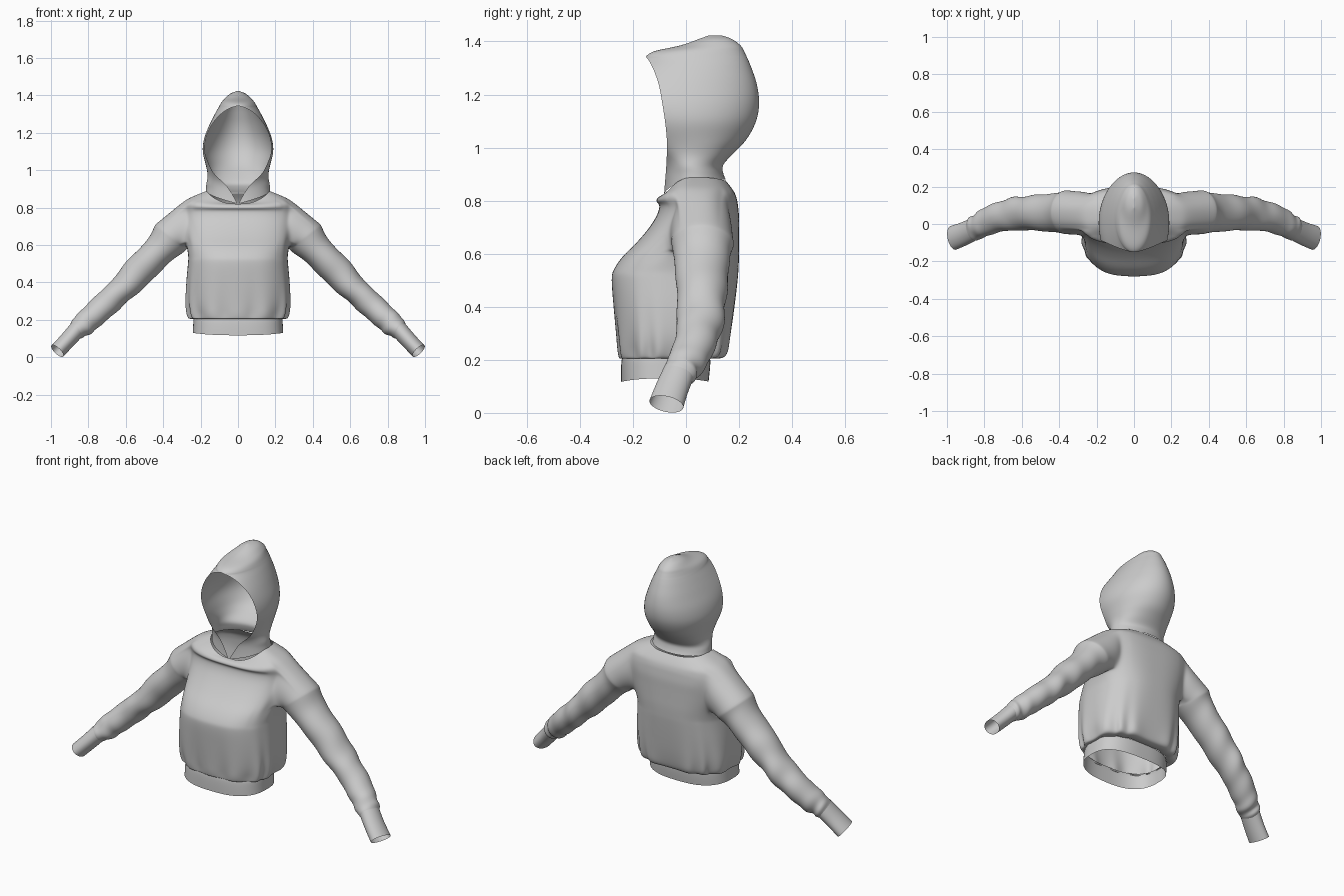
import bpy, bmesh
from math import sin, cos, pi, atan2, exp, asin
from mathutils import Vector

if "Cube" in bpy.data.objects:
    bpy.data.objects.remove(bpy.data.objects["Cube"])


def spline(keys, sub):
    """Catmull-Rom interpolation of a table of equal-length tuples."""
    out = []
    n = len(keys)
    for i in range(n - 1):
        p0, p1, p2, p3 = (keys[max(0, min(n - 1, i + k))] for k in (-1, 0, 1, 2))
        for j in range(sub):
            t = j / sub
            out.append(tuple(
                0.5 * (2 * b + (c - a) * t + (2 * a - 5 * b + 4 * c - d) * t * t
                       + (3 * b - a - 3 * c + d) * t ** 3)
                for a, b, c, d in zip(p0, p1, p2, p3)))
    out.append(tuple(keys[-1]))
    return out


def skin(bm, rows, skip=lambda r, c: False, closed=False):
    """Fill quads between rows of vertices."""
    for r in range(len(rows) - 1):
        n = len(rows[r])
        for c in range(n if closed else n - 1):
            if not skip(r, c):
                d = (c + 1) % n
                bm.faces.new((rows[r][c], rows[r][d], rows[r + 1][d], rows[r + 1][c]))


def finish(name, bm, subdiv=1):
    """Half mesh -> smooth mirrored object."""
    bmesh.ops.delete(bm, geom=[v for v in bm.verts if not v.link_faces], context='VERTS')
    bmesh.ops.recalc_face_normals(bm, faces=bm.faces)
    for f in bm.faces:
        f.smooth = True
    me = bpy.data.meshes.new(name)
    bm.to_mesh(me)
    bm.free()
    ob = bpy.data.objects.new(name, me)
    bpy.context.collection.objects.link(ob)
    ob.modifiers.new("mirror", 'MIRROR').merge_threshold = 0.0005
    if subdiv:
        ob.modifiers.new("smooth", 'SUBSURF').levels = subdiv
        ob.modifiers["smooth"].render_levels = subdiv
    return ob


NC = 48  # columns from front middle to back middle


def half_ring(w, yf, yb, zf, zs, zb, e=0.75, pleat=0.0):
    pts = []
    for c in range(NC + 1):
        th = pi * c / NC
        s, k = max(0.0, sin(th)), cos(th)
        f = 1 + pleat * sin(13 * th + 1.2 * sin(5 * th) + 1.5)
        x = w * s ** e * f if 0 < c < NC else 0.0
        y = (yf + yb) / 2 - (yb - yf) / 2 * (abs(k) ** e) * (1 if k > 0 else -1) * f
        z0 = zf if k > 0 else zb
        pts.append(Vector((x, y, z0 + (zs - z0) * s * s)))
    return pts


# Sleeve path: centre x, y, z, radius across, radius in depth
SLEEVE = [(0.36, 0.062, 0.64, 0.107, 0.118), (0.42, 0.06, 0.572, 0.086, 0.104),
          (0.52, 0.06, 0.47, 0.083, 0.097), (0.63, 0.054, 0.355, 0.072, 0.088),
          (0.72, 0.038, 0.272, 0.068, 0.08), (0.79, 0.01, 0.207, 0.066, 0.073),
          (0.84, -0.018, 0.162, 0.058, 0.066), (0.87, -0.034, 0.135, 0.046, 0.06)]
CUFF = [(0.863, -0.03, 0.145, 0.046, 0.061), (0.91, -0.053, 0.092, 0.044, 0.063),
        (0.966, -0.074, 0.033, 0.043, 0.066)]


def tube_points(stations, angles, fold=0.0):
    rings = []
    n = len(stations)
    for i, (x, y, z, rn, ry) in enumerate(stations):
        a, b = stations[max(0, i - 1)], stations[min(n - 1, i + 1)]
        t = (Vector(b[:3]) - Vector(a[:3])).normalized()
        n1 = Vector((0, 1, 0))
        n1 = (n1 - t * n1.dot(t)).normalized()
        n2 = n1.cross(t)
        n2 = n2 if n2.z > 0 else -n2
        s = i / (n - 1)
        env = exp(-((s - 0.4) / 0.16) ** 2) + 1.2 * exp(-((s - 0.85) / 0.14) ** 2) + 0.25
        ring = []
        for g in angles:
            f = 1 + fold * env * (sin(42 * s + 2.2 * sin(g + 0.7)) * (0.6 + 0.4 * cos(g - 2))
                                  + 0.5 * sin(25 * s - 2 * g))
            ring.append(Vector((x, y, z)) + n2 * (rn * f * cos(g)) + n1 * (ry * f * sin(g)))
        rings.append(ring)
    return rings


# Torso: half width, front y, back y, front z, side z, back z
level = lambda z, w, yf, yb: (w, yf, yb, z, z, z)
TORSO = [level(0.21, 0.236, -0.238, 0.09), level(0.205, 0.255, -0.246, 0.125),
         level(0.22, 0.268, -0.251, 0.155), level(0.29, 0.28, -0.26, 0.17),
         level(0.40, 0.277, -0.272, 0.184), level(0.50, 0.268, -0.28, 0.195),
         level(0.54, 0.266, -0.272, 0.198), level(0.59, 0.274, -0.238, 0.2),
         level(0.64, 0.282, -0.188, 0.2), level(0.69, 0.288, -0.145, 0.2),
         level(0.74, 0.295, -0.112, 0.2), level(0.78, 0.299, -0.1, 0.196),
         (0.297, -0.112, 0.192, 0.798, 0.81, 0.805), (0.288, -0.105, 0.184, 0.812, 0.838, 0.828),
         (0.235, -0.092, 0.17, 0.818, 0.862, 0.85), (0.17, -0.078, 0.15, 0.82, 0.888, 0.875)]
SUB = 3
bm = bmesh.new()
grid = []
for row in spline(TORSO, SUB):
    amp = 0.035 * exp(-abs(row[3] - 0.23) / 0.09)
    grid.append([bm.verts.new(p) for p in half_ring(*row, pleat=amp)])

# Armhole: leave out a block of faces and grow the sleeve from its rim
R0, R1, C0, C1 = 7 * SUB, 13 * SUB, 18, 34
skin(bm, grid, lambda r, c: R0 <= r < R1 and C0 <= c < C1)
rim = ([grid[R0][c] for c in range(C0, C1)] + [grid[r][C1] for r in range(R0, R1)]
       + [grid[R1][c] for c in range(C1, C0, -1)] + [grid[r][C0] for r in range(R1, R0, -1)])
angles = [atan2((v.co.y - 0.06) / 0.125, (v.co.z - 0.712) / 0.125) for v in rim]
for v, g in zip(rim, angles):
    v.co.y += 0.6 * (0.06 + 0.128 * sin(g) - v.co.y)
    v.co.z += 0.6 * (0.712 + 0.124 * cos(g) - v.co.z)
rings = tube_points(spline(SLEEVE, 7), angles, 0.045)
blend = [[v.co.lerp(p, k / 5) for v, p in zip(rim, rings[0])] for k in range(1, 5)]
sleeve = [rim] + [[bm.verts.new(p) for p in ring] for ring in blend + rings]
skin(bm, sleeve, closed=True)
near = [v for r in range(R0 - 4, R1 + 4) for v in grid[r][C0 - 5:C1 + 6] if v.link_faces]
near += [v for ring in sleeve[1:5] for v in ring]
for _ in range(5):
    bmesh.ops.smooth_vert(bm, verts=near, factor=0.5,
                          use_axis_x=True, use_axis_y=True, use_axis_z=True)
finish("torso_and_sleeves", bm)

# Cuffs
bm = bmesh.new()
cuff = tube_points(spline(CUFF, 3), [2 * pi * i / 40 for i in range(40)])
skin(bm, [[bm.verts.new(p) for p in ring] for ring in cuff], closed=True)
finish("cuffs", bm)

# Waistband
bm = bmesh.new()
band = [(0.234, -0.238, 0.09, 0.215, 0.215, 0.21), (0.238, -0.243, 0.092, 0.2, 0.2, 0.195),
        (0.24, -0.245, 0.09, 0.16, 0.165, 0.16), (0.242, -0.245, 0.085, 0.117, 0.13, 0.118)]
skin(bm, [[bm.verts.new(p) for p in half_ring(*row)] for row in spline(band, 2)])
finish("waistband", bm)

# Hood: front z, back z, opening half width, half width, front y, back y
HOOD = [(0.82, 0.88, 0.003, 0.173, -0.083, 0.15), (0.87, 0.905, 0.03, 0.17, -0.079, 0.14),
        (0.92, 0.935, 0.065, 0.167, -0.075, 0.14), (0.98, 0.98, 0.125, 0.165, -0.072, 0.18),
        (1.03, 1.03, 0.155, 0.173, -0.072, 0.228), (1.10, 1.10, 0.178, 0.189, -0.079, 0.265),
        (1.17, 1.17, 0.172, 0.181, -0.09, 0.276), (1.24, 1.24, 0.142, 0.154, -0.103, 0.267),
        (1.30, 1.30, 0.092, 0.124, -0.125, 0.247), (1.332, 1.332, 0.042, 0.106, -0.142, 0.234),
        (1.345, 1.345, 0.0, 0.099, -0.15, 0.228), (1.365, 1.365, 0.0, 0.087, -0.115, 0.218),
        (1.385, 1.385, 0.0, 0.068, -0.02, 0.206), (1.41, 1.41, 0.0, 0.04, 0.05, 0.172),
        (1.424, 1.424, 0.0, 0.0, 0.09, 0.13)]
bm = bmesh.new()
rows = []
for i, (zf, zb, xf, w, yf, yb) in enumerate(spline(HOOD, 3)):
    xf = 0.0 if i >= 30 else max(0.0, xf)
    w = max(0.0, w)
    t0 = asin(min(1.0, xf / w)) if w > 1e-5 else 0.0
    row = []
    for c in range(33):
        s = c / 32
        th = t0 + (pi - t0) * s
        x = w * sin(th) if c < 32 else 0.0
        y = yf + (yb - yf) * (cos(t0) - cos(th)) / (cos(t0) + 1)
        # soft folds around the neck
        x *= 1 + 0.03 * exp(-((zf - 0.94) / 0.05) ** 2) * sin(9 * s + 40 * zf)
        row.append(bm.verts.new((x, y, zf + (zb - zf) * min(1, 2.5 * s))))
    rows.append(row)
skin(bm, rows)
finish("hood", bm)
